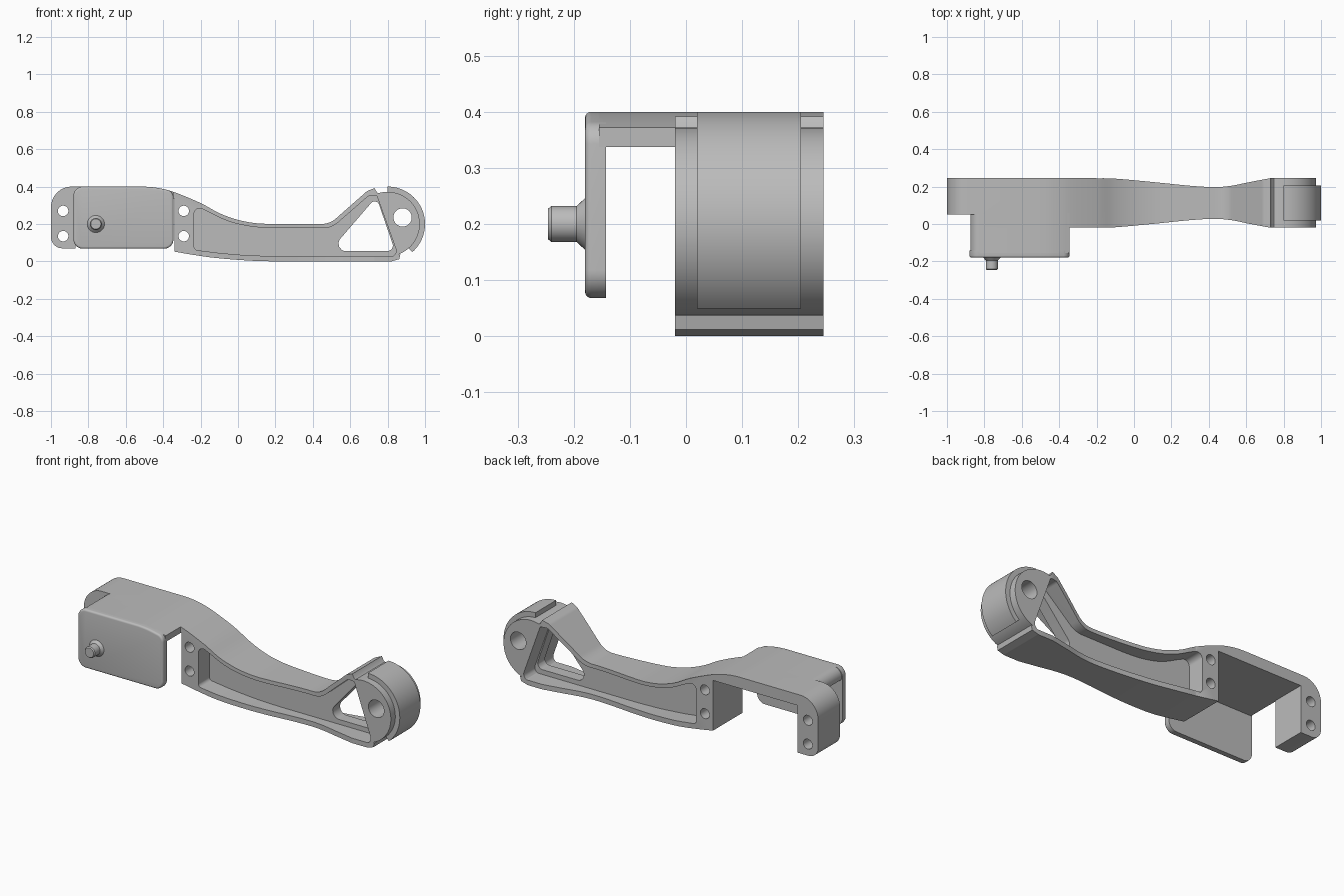
import bpy, bmesh, math
from mathutils import Vector

if "Cube" in bpy.data.objects:
    bpy.data.objects.remove(bpy.data.objects["Cube"], do_unlink=True)

grey = bpy.data.materials.new("light grey")
grey.use_nodes = True
grey.diffuse_color = (0.5, 0.5, 0.5, 1)
grey.node_tree.nodes["Principled BSDF"].inputs["Base Color"].default_value = (0.5, 0.5, 0.5, 1)

BACK, FRONT = 0.245, -0.02     # full width of the arm in y
MID = (BACK + FRONT) / 2


def fillet(points, steps=8):
    """Closed outline; points given as (a, b, radius) get a rounded corner."""
    out = []
    for i, p in enumerate(points):
        c = Vector(p[:2])
        if len(p) == 2:
            out.append(c)
            continue
        u = (Vector(points[i - 1][:2]) - c).normalized()
        v = (Vector(points[(i + 1) % len(points)][:2]) - c).normalized()
        half = u.angle(v) / 2
        centre = c + (u + v).normalized() * p[2] / math.sin(half)
        start = c + u * p[2] / math.tan(half) - centre
        end = c + v * p[2] / math.tan(half) - centre
        for k in range(steps + 1):
            out.append(centre + start.lerp(end, k / steps).normalized() * p[2])
    return out


def spline(points, steps=6):
    """Smooth curve through the points."""
    pts = [Vector(p) for p in points]
    pts = [pts[0]] + pts + [pts[-1]]
    out = []
    for a, b, c, d in zip(pts, pts[1:], pts[2:], pts[3:]):
        for k in range(steps):
            t = k / steps
            out.append(0.5 * (2 * b + (c - a) * t + (2 * a - 5 * b + 4 * c - d) * t * t
                              + (3 * b - a - 3 * c + d) * t ** 3))
    return [tuple(p) for p in out + [pts[-1]]]


def arc(cx, cz, r, a0, a1, steps=32):
    angles = [math.radians(a0 + (a1 - a0) * k / steps) for k in range(steps + 1)]
    return [(cx + r * math.cos(a), cz + r * math.sin(a)) for a in angles]


def finish(name, bm):
    """Turn a bmesh into a grey object."""
    bmesh.ops.recalc_face_normals(bm, faces=bm.faces)
    mesh = bpy.data.meshes.new(name)
    bm.to_mesh(mesh)
    bm.free()
    mesh.materials.append(grey)
    obj = bpy.data.objects.new(name, mesh)
    bpy.context.collection.objects.link(obj)
    return obj


def prism(name, outline, lo, hi, axis="y", soften=0):
    """Extrude an outline along y (outline in x, z) or z (outline in x, y)."""
    bm = bmesh.new()
    place = (lambda p: (p[0], lo, p[1])) if axis == "y" else (lambda p: (p[0], p[1], lo))
    face = bm.faces.new([bm.verts.new(place(p)) for p in outline])
    rim = list(face.verts)
    new = bmesh.ops.extrude_face_region(bm, geom=[face], use_keep_orig=True)["geom"]
    shift = (0, hi - lo, 0) if axis == "y" else (0, 0, hi - lo)
    bmesh.ops.translate(bm, vec=shift, verts=[g for g in new if isinstance(g, bmesh.types.BMVert)])
    if soften:
        edges = [e for e in bm.edges if all(v in rim for v in e.verts)]
        bmesh.ops.bevel(bm, geom=edges, offset=soften, segments=4, profile=0.5, affect="EDGES")
    return finish(name, bm)


def boolean(obj, tool, operation):
    """Apply a boolean and discard the tool."""
    tool.hide_render = True
    mod = obj.modifiers.new("cut", "BOOLEAN")
    mod.operation, mod.solver, mod.object = operation, "EXACT", tool
    bpy.context.view_layer.objects.active = obj
    bpy.ops.object.modifier_apply(modifier=mod.name)
    bpy.data.objects.remove(tool, do_unlink=True)


# Arm side profile: rear leg, bridge, curved beam and round end
top = spline([(-0.5, 0.4), (-0.43, 0.393), (-0.34, 0.37), (-0.2, 0.312), (-0.1, 0.258),
              (0, 0.222), (0.1, 0.204), (0.2, 0.2)])
rise = [(0.49, 0.2, 0.12), (0.69, 0.376, 0.05), (0.73, 0.392), (0.742, 0.37)]
belly = spline([(0.2, 0), (0.05, 0.005), (-0.15, 0.022), (-0.34, 0.052)])
side = ([(-0.87, 0.07), (-1, 0.07, 0.06), (-1, 0.4, 0.11)] + top + rise
        + arc(0.8, 0.2, 0.172, 107, -70)
        + [(0.868, 0.037), (0.862, 0.012), (0.82, 0, 0.04)] + belly
        + [(-0.34, 0.337), (-0.87, 0.337)])
arm = prism("arm", fillet(side), FRONT, BACK)

# Waisted plan of the arm
waist = spline([(-0.2, 0.132), (-0.1, 0.130), (0.1, 0.112), (0.3, 0.092), (0.43, 0.085),
                (0.52, 0.092), (0.62, 0.112), (0.73, 0.1325)])
near, far = FRONT - 0.01, BACK + 0.01
plan = ([(-1.1, 0.05), (-0.8, 0.05), (-0.8, near), (-0.22, near)]
        + [(x, MID - w) for x, w in waist]
        + [(0.74, near), (1.1, near), (1.1, far), (0.74, far)]
        + [(x, MID + w) for x, w in reversed(waist)]
        + [(-0.22, far), (-1.1, far)])
boolean(arm, prism("plan_cutter", plan, -0.1, 0.5, "z"), "INTERSECT")

# Pockets on both sides, leaving a thin web
pocket = fillet([(-0.235, 0.062, 0.02), (-0.235, 0.3, 0.03)]
                + spline([(-0.16, 0.266), (-0.08, 0.226), (0, 0.2), (0.1, 0.183), (0.2, 0.178)])
                + [(0.5, 0.178, 0.12), (0.7, 0.352, 0.03), (0.742, 0.352, 0.01),
                   (0.85, 0.05, 0.03), (0.83, 0.028, 0.01)]
                + spline([(0.2, 0.028), (0.05, 0.033), (-0.1, 0.045)]))
for lo, hi in ((-0.2, 0.08), (0.145, 0.4)):
    boolean(arm, prism("pocket_cutter", pocket, lo, hi), "DIFFERENCE")

# Triangular window through the web
window = fillet([(0.49, 0.055, 0.04), (0.84, 0.055, 0.03), (0.74, 0.345, 0.025)])
boolean(arm, prism("window_cutter", window, -0.2, 0.4), "DIFFERENCE")

# Screw holes and pivot hole
holes = [(x, z, 0.028) for x in (-0.935, -0.29) for z in (0.135, 0.27)]
for x, z, r in holes + [(0.88, 0.235, 0.049)]:
    boolean(arm, prism("hole_cutter", arc(x, z, r, 0, 350, 35), -0.2, 0.4), "DIFFERENCE")

# Raised band around the round end
band = prism("end_band", arc(0.8, 0.2, 0.2, 90, -49) + arc(0.8, 0.2, 0.165, -49, 90), 0.02, 0.205)

# Bridge reaching forward to the front plate
bridge = prism("bridge", fillet([(-0.875, 0.4, 0.05)] + [p for p in top if p[0] < -0.35]
                                + [(-0.345, 0.372), (-0.345, 0.337), (-0.875, 0.337)]),
               -0.155, 0.06)

# Front plate with rounded corners and softened front edge
plate = prism("front_plate", fillet([(-0.88, 0.068, 0.05), (-0.88, 0.4, 0.05)]
                                    + [p for p in top if p[0] < -0.4]
                                    + [(-0.345, 0.375, 0.04), (-0.345, 0.068, 0.05)]),
              -0.18, -0.143, soften=0.011)

# Pivot pin turned from a stepped profile
steps = [(0, -0.17), (0.046, -0.17), (0.046, -0.18), (0.032, -0.195),
         (0.032, -0.24), (0.027, -0.246), (0, -0.246)]
bm = bmesh.new()
verts = [bm.verts.new((-0.76 + r, y, 0.2)) for r, y in steps]
edges = [bm.edges.new(pair) for pair in zip(verts, verts[1:])]
bmesh.ops.spin(bm, geom=verts + edges, cent=(-0.76, 0, 0.2), axis=(0, 1, 0),
               angle=math.tau, steps=32)
bmesh.ops.remove_doubles(bm, verts=bm.verts, dist=0.0005)
pin = finish("pivot_pin", bm)

# Smooth curved faces, keep edges sharp
bpy.context.view_layer.update()
bpy.ops.object.select_all(action="DESELECT")
for part in (arm, band, bridge, plate, pin):
    part.select_set(True)
bpy.context.view_layer.objects.active = arm
bpy.ops.object.shade_smooth_by_angle(angle=math.radians(30))
